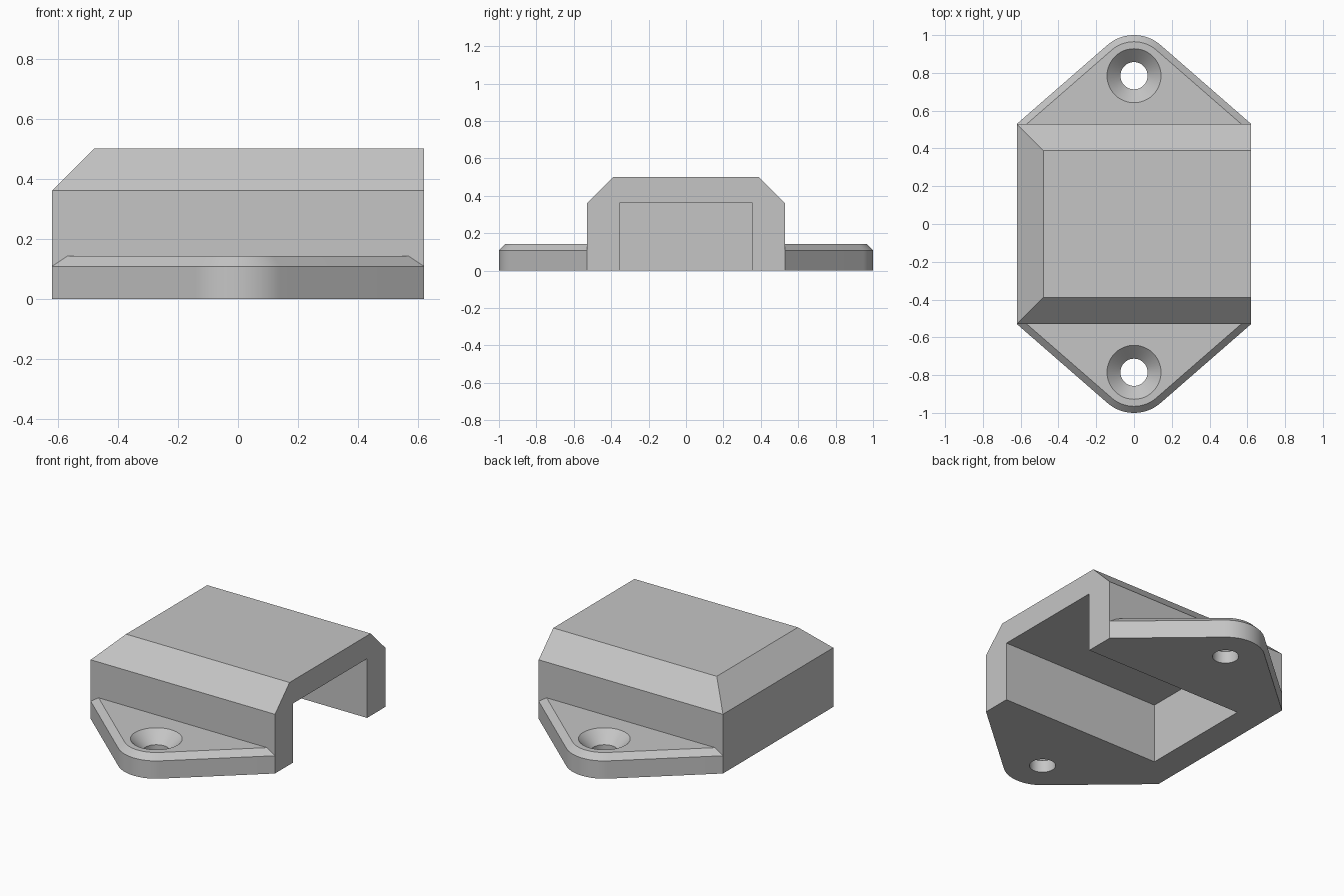
import bpy, bmesh
from math import sin, cos, pi, radians

if "Cube" in bpy.data.objects:
    bpy.data.objects.remove(bpy.data.objects["Cube"], do_unlink=True)

grey = bpy.data.materials.new("light_grey")
grey.use_nodes = True
colour = (0.56, 0.56, 0.56, 1)
grey.diffuse_color = colour
grey.node_tree.nodes["Principled BSDF"].inputs["Base Color"].default_value = colour

HALF_X, HALF_Y = 0.62, 0.53      # body footprint
WALL = 0.175                     # body wall thickness
HOLE_Y = 0.785                   # screw hole position
FLANGE_TOP, EDGE = 0.143, 0.035  # flange height and its chamfer


def loft(name, layers):
    """Closed solid through a stack of (outline, height) layers."""
    bm = bmesh.new()
    rings = [[bm.verts.new((x, y, z)) for x, y in outline] for outline, z in layers]
    for low, high in zip(rings, rings[1:]):
        for i in range(len(low)):
            bm.faces.new((low[i - 1], low[i], high[i], high[i - 1]))
    bm.faces.new(rings[0])
    bm.faces.new(rings[-1])
    bmesh.ops.recalc_face_normals(bm, faces=bm.faces)
    mesh = bpy.data.meshes.new(name)
    bm.to_mesh(mesh)
    bm.free()
    mesh.materials.append(grey)
    obj = bpy.data.objects.new(name, mesh)
    bpy.context.collection.objects.link(obj)
    return obj


def rectangle(x0, x1, y):
    return [(x0, -y), (x1, -y), (x1, y), (x0, y)]


def circle(radius, y, count=48):
    return [(radius * cos(2 * pi * i / count), y + radius * sin(2 * pi * i / count))
            for i in range(count)]


def ear(half_width, radius, side, count=20):
    """Triangular ear outline with a rounded tip."""
    start, end = radians(48.9), radians(131.1)
    angles = [start + (end - start) * i / count for i in range(count + 1)]
    arc = [(radius * cos(a), side * (HOLE_Y + radius * sin(a))) for a in angles]
    return [(half_width, side * HALF_Y)] + arc + [(-half_width, side * HALF_Y)]


def combine(target, tool, operation):
    """Apply a boolean and discard the tool."""
    mod = target.modifiers.new(operation.lower(), "BOOLEAN")
    mod.object, mod.operation, mod.solver = tool, operation, "EXACT"
    bpy.context.view_layer.objects.active = target
    bpy.ops.object.modifier_apply(modifier=mod.name)
    bpy.data.objects.remove(tool, do_unlink=True)


# Body: block with chamfers along the front, back and closed end
CUT = 0.14
footprint = rectangle(-HALF_X, HALF_X, HALF_Y)
body = loft("mounting_cover", [
    (footprint, 0), (footprint, 0.36),
    (rectangle(-HALF_X + CUT, HALF_X, HALF_Y - CUT), 0.5)])

# Flanges: chamfered ears with countersunk screw holes
for side in (1, -1):
    outer = ear(HALF_X, 0.215, side)
    inner = ear(HALF_X - 0.053, 0.215 - EDGE, side)
    flange = loft("flange", [(outer, 0), (outer, FLANGE_TOP - EDGE), (inner, FLANGE_TOP)])
    y = side * HOLE_Y
    screw_hole = loft("screw_hole", [
        (circle(0.072, y), -0.1), (circle(0.072, y), FLANGE_TOP - 0.07),
        (circle(0.143, y), FLANGE_TOP), (circle(0.143, y), 0.2)])
    combine(flange, screw_hole, "DIFFERENCE")
    combine(body, flange, "UNION")

# Cavity: open underneath and at one end
opening = rectangle(-HALF_X + WALL, HALF_X + 0.1, HALF_Y - WALL)
combine(body, loft("cavity", [(opening, -0.1), (opening, 0.36)]), "DIFFERENCE")

bpy.ops.object.select_all(action="DESELECT")
body.select_set(True)
bpy.context.view_layer.objects.active = body
bpy.ops.object.shade_smooth_by_angle(angle=radians(25))
